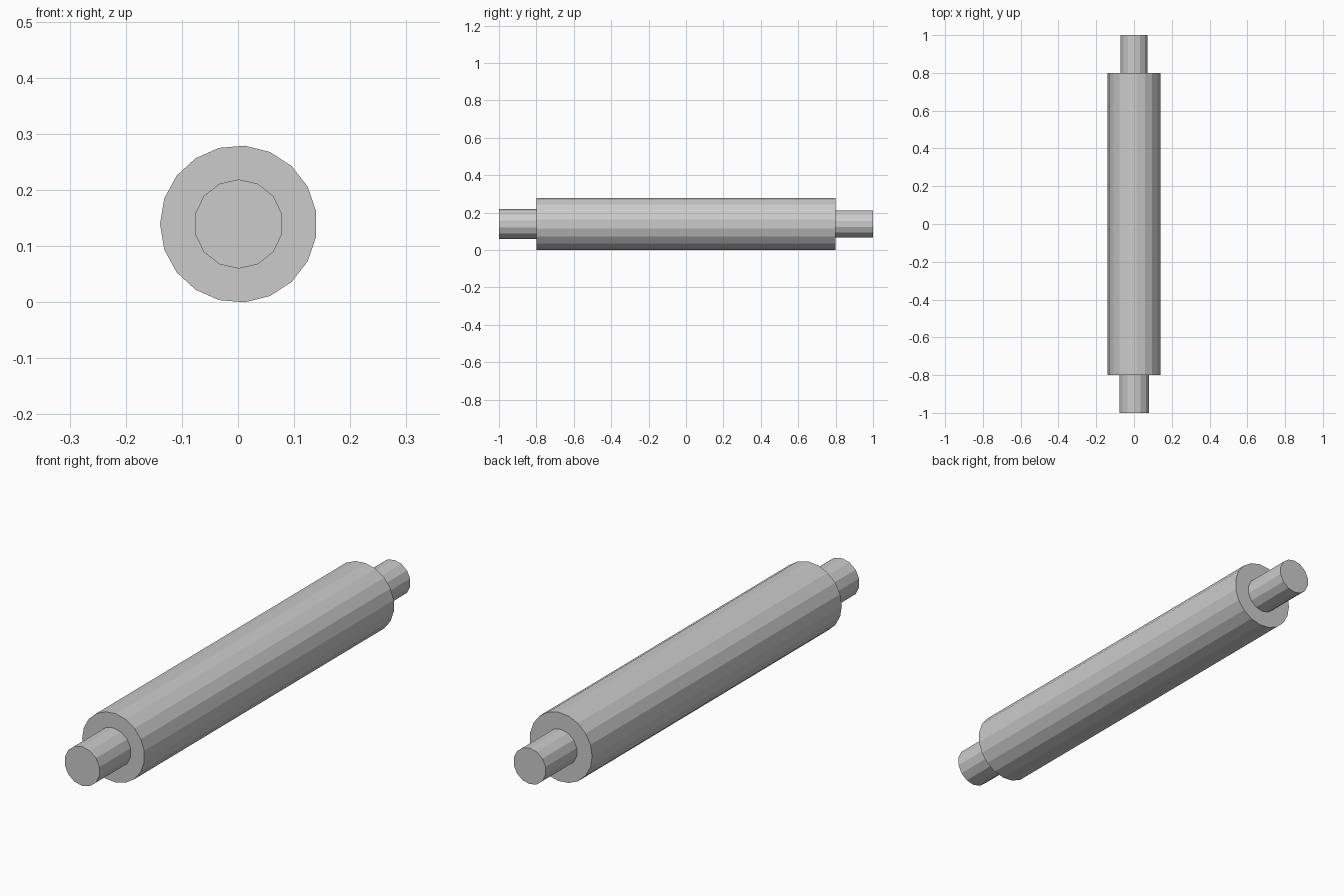
import bpy
from math import pi

default = bpy.data.objects.get("Cube")
if default:
    bpy.data.objects.remove(default, do_unlink=True)

CENTRE_X, CENTRE_Z = 0.001, 0.1395


def rod(name, sides, radius, y_start, y_end, spin=0.0):
    """Flat-shaded cylinder lying along y, with its first corner turned by spin."""
    bpy.ops.mesh.primitive_cylinder_add(
        vertices=sides, radius=radius, depth=y_end - y_start,
        location=(CENTRE_X, (y_start + y_end) / 2, CENTRE_Z),
        rotation=(pi / 2, spin, 0))
    obj = bpy.context.object
    obj.name = name
    obj.data.name = name
    return obj


# Main roller barrel, with a corner pointing to -x
rod("roller_body", 19, 0.14, -0.8, 0.8, spin=-pi / 2)

# Axle stubs, the rear one slightly thinner
rod("front_axle", 14, 0.0795, -1.0, -0.79)
rod("back_axle", 14, 0.073, 0.79, 1.0)
